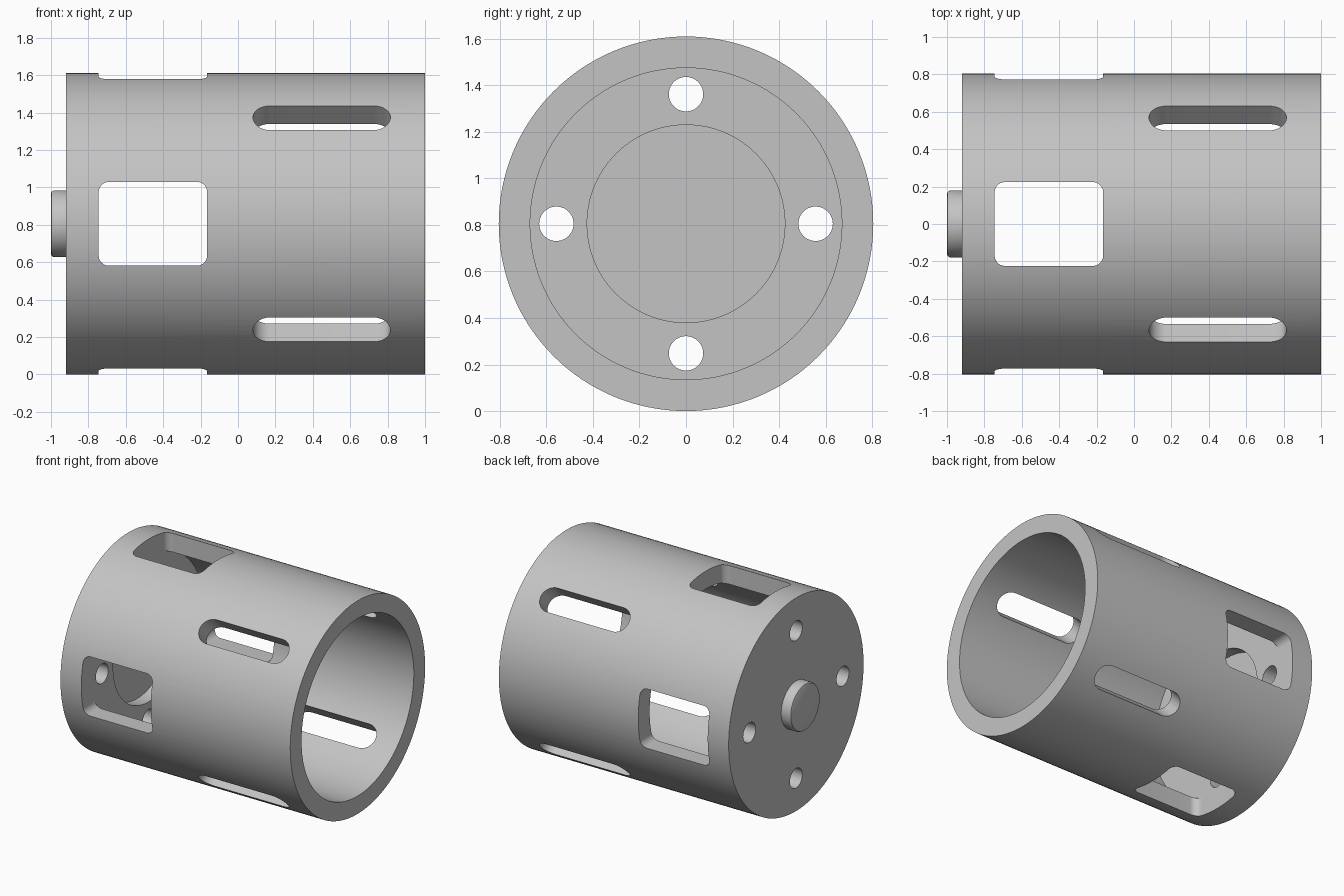
import bpy, bmesh, math
from mathutils import Matrix, Vector

if "Cube" in bpy.data.objects:
    bpy.data.objects.remove(bpy.data.objects["Cube"])

R = 0.805           # outer radius, also height of the axis
AXIS = Vector((0, 0, R))

steel = bpy.data.materials.new("plain grey")
steel.diffuse_color = (0.55, 0.55, 0.55, 1)
steel.use_nodes = True
steel.node_tree.nodes["Principled BSDF"].inputs["Base Color"].default_value = steel.diffuse_color


def make_object(name, bm):
    bmesh.ops.remove_doubles(bm, verts=bm.verts[:], dist=1e-5)
    bmesh.ops.recalc_face_normals(bm, faces=bm.faces[:])
    mesh = bpy.data.meshes.new(name)
    bm.to_mesh(mesh)
    bm.free()
    mesh.materials.append(steel)
    ob = bpy.data.objects.new(name, mesh)
    bpy.context.collection.objects.link(ob)
    return ob


def lathe(name, profile, steps=128):
    """Revolve (x, radius) points about the horizontal axis."""
    bm = bmesh.new()
    verts = [bm.verts.new((x, 0, R + r)) for x, r in profile]
    edges = [bm.edges.new(pair) for pair in zip(verts, verts[1:])]
    bmesh.ops.spin(bm, geom=verts + edges, cent=AXIS, axis=(1, 0, 0),
                   angle=2 * math.pi, steps=steps, use_merge=True)
    return make_object(name, bm)


def slot_cutter(name, x0, x1, half, r, angle, steps=10):
    """Rounded rectangle pushed right through the tube, turned about its axis."""
    bm = bmesh.new()
    pts = []
    corners = ((x1 - r, half - r), (x0 + r, half - r), (x0 + r, r - half), (x1 - r, r - half))
    for i, (cx, cz) in enumerate(corners):
        for k in range(steps + 1):
            a = math.pi / 2 * (i + k / steps)
            pts.append((cx + r * math.cos(a), -1.2, cz + r * math.sin(a)))
    face = bm.faces.new([bm.verts.new(p) for p in pts])
    ext = bmesh.ops.extrude_face_region(bm, geom=[face])["geom"]
    bmesh.ops.translate(bm, vec=(0, 2.4, 0),
                        verts=[g for g in ext if isinstance(g, bmesh.types.BMVert)])
    bm.transform(Matrix.Translation(AXIS) @ Matrix.Rotation(angle, 4, 'X'))
    return make_object(name, bm)


def hole_cutter(name, angle):
    """Bolt hole through the end wall."""
    bm = bmesh.new()
    bmesh.ops.create_cone(bm, cap_ends=True, segments=40, radius1=0.074,
                          radius2=0.074, depth=0.5)
    bm.transform(Matrix.Translation(
        AXIS + Vector((-0.83, 0.557 * math.cos(angle), 0.557 * math.sin(angle))))
        @ Matrix.Rotation(math.pi / 2, 4, 'Y'))
    return make_object(name, bm)


# Cup body: end boss, closed end wall with inner recess, open bore
body = lathe("cylinder_housing", [
    (-1, 0), (-1, 0.163), (-0.996, 0.172), (-0.985, 0.178), (-0.92, 0.178),
    (-0.92, R), (1, R), (1, 0.67), (-0.746, 0.67),
    (-0.746, 0.425), (-0.84, 0.425), (-0.84, 0)])

# Windows near the closed end, long slots near the open end, four bolt holes
cutters = []
for i in range(2):
    cutters.append(slot_cutter("window_cutter", -0.745, -0.165, 0.224, 0.055, i * math.pi / 2))
    cutters.append(slot_cutter("slot_cutter", 0.08, 0.815, 0.092, 0.092,
                               math.pi / 4 + i * math.pi / 2))
for i in range(4):
    cutters.append(hole_cutter("hole_cutter", i * math.pi / 2))

bpy.context.view_layer.objects.active = body
body.select_set(True)
for c in cutters:
    c.hide_render = True
    mod = body.modifiers.new("cut", 'BOOLEAN')
    mod.operation = 'DIFFERENCE'
    mod.solver = 'EXACT'
    mod.object = c
    bpy.ops.object.modifier_apply(modifier=mod.name)
    bpy.data.objects.remove(c)

bpy.ops.object.shade_smooth_by_angle(angle=math.radians(30))
